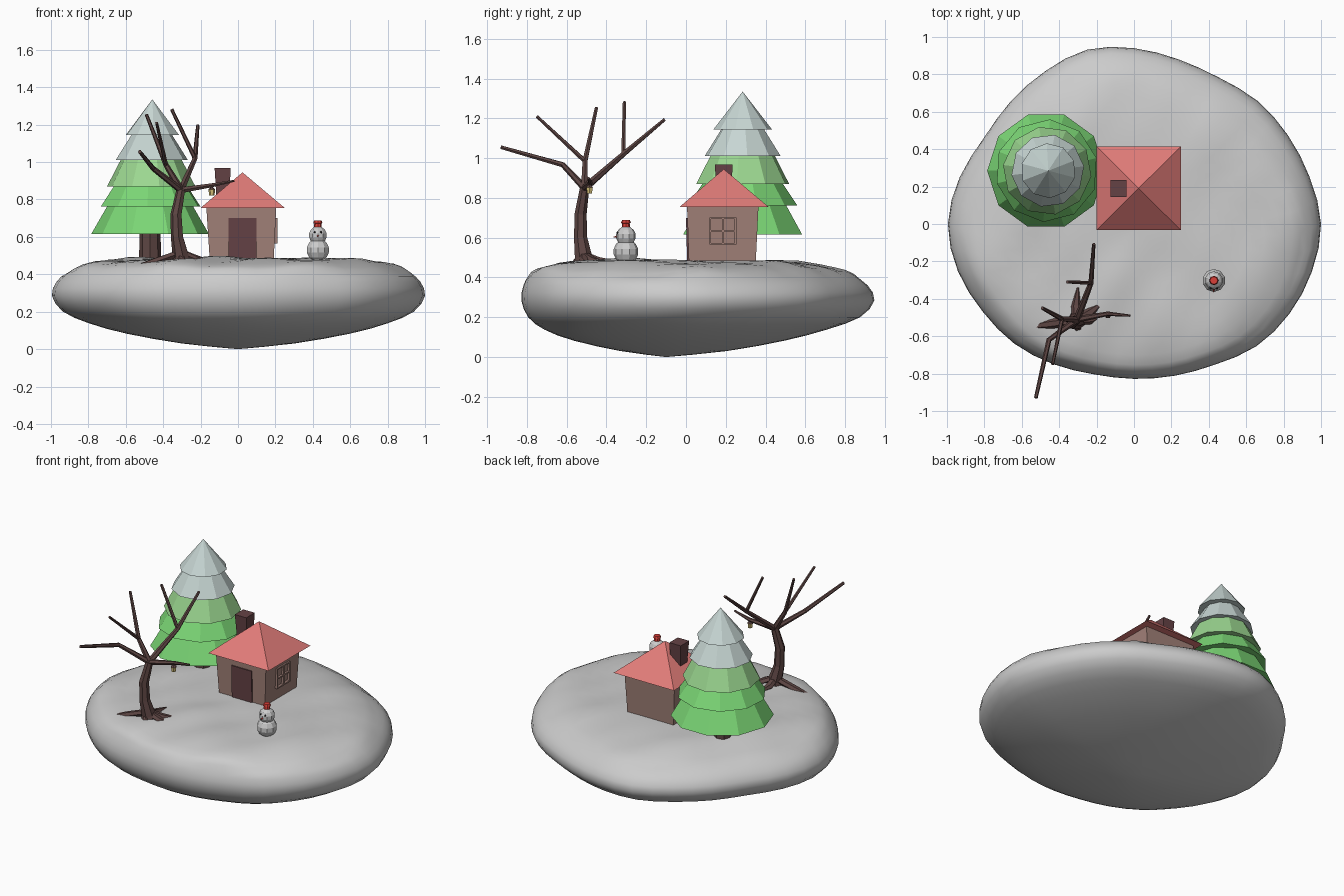
import bpy, bmesh, math
from mathutils import Vector

if "Cube" in bpy.data.objects:
    bpy.data.objects.remove(bpy.data.objects["Cube"])


def material(name, r, g, b):
    m = bpy.data.materials.new(name)
    m.diffuse_color = (r, g, b, 1)
    m.use_nodes = True
    m.node_tree.nodes["Principled BSDF"].inputs["Base Color"].default_value = m.diffuse_color
    return m


GREEN = material("green", .2, .68, .18)
PALE = material("pale_green", .33, .68, .28)
FROST = material("frost", .57, .67, .65)
BARK = material("bark", .11, .06, .056)
RED = material("roof_red", .75, .2, .19)
WALL = material("wall", .36, .22, .19)
DARK = material("door_brown", .13, .055, .06)
HAT = material("hat_red", .7, .05, .04)
GLOW = material("lamp_yellow", .7, .55, .2)
BLACK = material("black", .02, .02, .02)


def finish(name, bm, mat=None):
    bmesh.ops.recalc_face_normals(bm, faces=bm.faces)
    me = bpy.data.meshes.new(name)
    bm.to_mesh(me)
    bm.free()
    ob = bpy.data.objects.new(name, me)
    bpy.context.collection.objects.link(ob)
    if mat:
        me.materials.append(mat)
    return ob


def skin(name, rings, mat=None):
    """Join equal-sized rings of points into a closed body."""
    bm = bmesh.new()
    loops = [[bm.verts.new(p) for p in ring] for ring in rings]
    n = len(loops[0])
    for a, b in zip(loops, loops[1:]):
        for i in range(n):
            j = (i + 1) % n
            bm.faces.new((a[i], a[j], b[j], b[i]))
    bm.faces.new(loops[0])
    bm.faces.new(loops[-1])
    bmesh.ops.remove_doubles(bm, verts=bm.verts, dist=.0004)
    return finish(name, bm, mat)


def ring(x, y, z, r, n, turn=0):
    return [(x + r * math.cos(turn + math.tau * i / n),
             y + r * math.sin(turn + math.tau * i / n), z) for i in range(n)]


def rect(x0, x1, y0, y1, z):
    return [(x0, y0, z), (x1, y0, z), (x1, y1, z), (x0, y1, z)]


def box(name, x0, x1, y0, y1, z0, z1, mat=None):
    return skin(name, [rect(x0, x1, y0, y1, z0), rect(x0, x1, y0, y1, z1)], mat)


def limb(name, pts, radii, mat=BARK, n=6, flat=1):
    """Tapered tube through a few points."""
    pts = [Vector(p) for p in pts]
    rings = []
    for i, p in enumerate(pts):
        d = (pts[min(i + 1, len(pts) - 1)] - pts[max(i - 1, 0)]).normalized()
        ref = Vector((0, 0, 1)) if abs(d.z) < .85 else Vector((0, 1, 0))
        u = d.cross(ref).normalized()
        v = d.cross(u)
        rings.append([p + radii[i] * (u * math.cos(math.tau * k / n)
                      + v * flat * math.sin(math.tau * k / n)) for k in range(n)])
    return skin(name, rings, mat)


def ball(name, x, y, z, r, mat=None, n=10, m=7):
    bm = bmesh.new()
    bmesh.ops.create_uvsphere(bm, u_segments=n, v_segments=m, radius=r)
    bmesh.ops.translate(bm, verts=bm.verts, vec=(x, y, z))
    return finish(name, bm, mat)


def midway(p, a, b, q):
    """Smooth halfway value between a and b."""
    return (9 * (a + b) - p - q) / 16


def bumps(x, y):
    """Gentle snow drifts, calm around the house."""
    calm = min(1, max(0, math.hypot(x - .02, y - .19) - .22) * 4)
    return calm * (.009 * math.sin(9 * x + 2 * y) * math.cos(8 * y - 1)
                   + .005 * math.sin(17 * x - 11 * y))


# Floating snowy island: scaled copies of one smooth outline
radii = [1.0, .972, .95, .932, .905, .912, .94, .965, .945, .93, .925, .965,
         .995, .975, .935, .905, .865, .832, .828, .84, .868, .925, .96, .985]
outline = []
for i in range(24):
    p, a, b, q = (radii[(i + k) % 24] for k in (-1, 0, 1, 2))
    outline += [a, midway(p, a, b, q)]
profile = [(0, 0, -.1), (.3, .03, -.08), (.6, .083, -.07), (.8, .138, -.05),
           (.94, .2, -.015), (1, .285, 0), (.975, .36, -.01), (.92, .41, -.03),
           (.85, .445, -.05), (.7, .473, -.055), (.53, .484, -.05),
           (.36, .486, -.04), (.18, .486, -.03), (0, .486, -.03)]
profile = [Vector(p) for p in profile]
fine = []
for i, a in enumerate(profile[:-1]):
    b = profile[i + 1]
    fine += [a, midway(profile[max(i - 1, 0)], a, b, profile[min(i + 2, 13)])]
fine.append(profile[-1])
rings = []
for k, (s, z, dy) in enumerate(fine):
    pts = []
    for i, r in enumerate(outline):
        x = s * r * math.cos(math.tau * i / 48)
        y = s * r * math.sin(math.tau * i / 48) + dy
        pts.append((x, y, z + (bumps(x, y) if k >= 14 else 0)))
    rings.append(pts)
island = skin("island", rings)
island.data.shade_smooth()

# House
skin("house_walls", [rect(-.15, .19, .015, .35, .46),
                     rect(-.17, .205, .005, .365, .77)], WALL)
skin("house_roof", [rect(-.2, .25, -.032, .415, .755),
                    rect(.024, .024, .19, .19, .945)], RED)
skin("chimney", [rect(-.115, -.045, .155, .225, .8),
                 rect(-.125, -.04, .145, .235, .968)], DARK)
skin("door", [rect(-.05, .1, .006, .03, .47), rect(-.05, .1, 0, .03, .7)], DARK)
for i in range(3):
    y, z = .117 + i * .064, .565 + i * .064
    box("window_upright", .185, .212, y, y + .009, .565, .702, WALL)
    box("window_bar", .185, .212, .117, .254, z, z + .009, WALL)

# Pine: trunk and five stacked tiers
PX, PY = -.47, .285
skin("pine_trunk", [ring(PX, PY, .44, .06, 8), ring(PX, PY, .66, .055, 8)], BARK)
tiers = [(.615, .78, .315, .22, GREEN), (.762, .89, .275, .19, GREEN),
         (.87, 1.03, .238, .155, PALE), (1.01, 1.16, .195, .1, FROST),
         (1.145, 1.335, .147, 0, FROST)]
for k, (z0, z1, r0, r1, mat) in enumerate(tiers):
    skin("pine_tier", [ring(PX + .003 * k, PY, z0, r0, 10, k * .25),
                       ring(PX + .003 * k, PY, z1, r1, 10, k * .25)], mat)

# Bare tree: trunk, branches and roots
fork = (-.305, -.51, .85)
limb("bare_trunk", [(-.305, -.515, .44), (-.305, -.515, .5), (-.325, -.53, .6),
                    (-.33, -.53, .72), fork], [.06, .045, .034, .031, .024], n=7)
left, right = (-.385, -.508, .985), (-.23, -.315, 1.02)
limb("branch_low", [fork, (-.455, -.62, .967), (-.525, -.93, 1.055)], [.018, .014, .01])
limb("branch_left", [fork, left, (-.49, -.45, 1.255)], [.02, .014, .009])
limb("twig_left", [left, (-.435, -.75, 1.21)], [.012, .008])
limb("branch_right", [fork, right, (-.215, -.107, 1.195)], [.02, .014, .009])
limb("twig_right", [right, (-.355, -.31, 1.283)], [.012, .009])
limb("branch_lamp", [fork, (-.14, -.48, .876), (-.02, -.49, .9)], [.018, .012, .006])
for mid, tip in [((-.45, -.535, .465), (-.63, -.56, .415)),
                 ((-.23, -.47, .485), (-.155, -.41, .475)),
                 ((-.23, -.51, .48), (-.17, -.49, .465)),
                 ((-.3, -.56, .465), (-.285, -.595, .45)),
                 ((-.31, -.44, .485), (-.3, -.34, .48))]:
    limb("root", [(-.305, -.515, .515), mid, tip], [.025, .026, .005], flat=.8)

# Hanging lantern
LX, LY = -.14, -.485
limb("lantern_hook", [(LX, LY, .88), (LX, LY, .855)], [.003, .003], n=4)
skin("lantern_cap", [ring(LX, LY, .853, .02, 6), ring(LX, LY, .866, .006, 6)], BARK)
skin("lantern_glass", [ring(LX, LY, .822, .014, 6), ring(LX, LY, .854, .018, 6)], GLOW)

# Snowman
SX, SY = .427, -.302
ball("snowman_body", SX, SY, .53, .063)
ball("snowman_head", SX, SY, .608, .05)
skin("snowman_hat", [ring(SX, SY, .635, .022, 8), ring(SX, SY, .672, .019, 8),
                     ring(SX, SY, .674, .025, 8), ring(SX, SY, .688, .02, 8)], HAT)
skin("snowman_nose", [[(SX + x, SY - .04, .606 + z) for x, z in
                       ((.008, 0), (0, .008), (-.008, 0), (0, -.008))],
                      [(SX, SY - .067, .603)] * 4], HAT)
for side in (-1, 1):
    ball("snowman_eye", SX + side * .017, SY - .042, .625, .006, BLACK, 6, 4)
